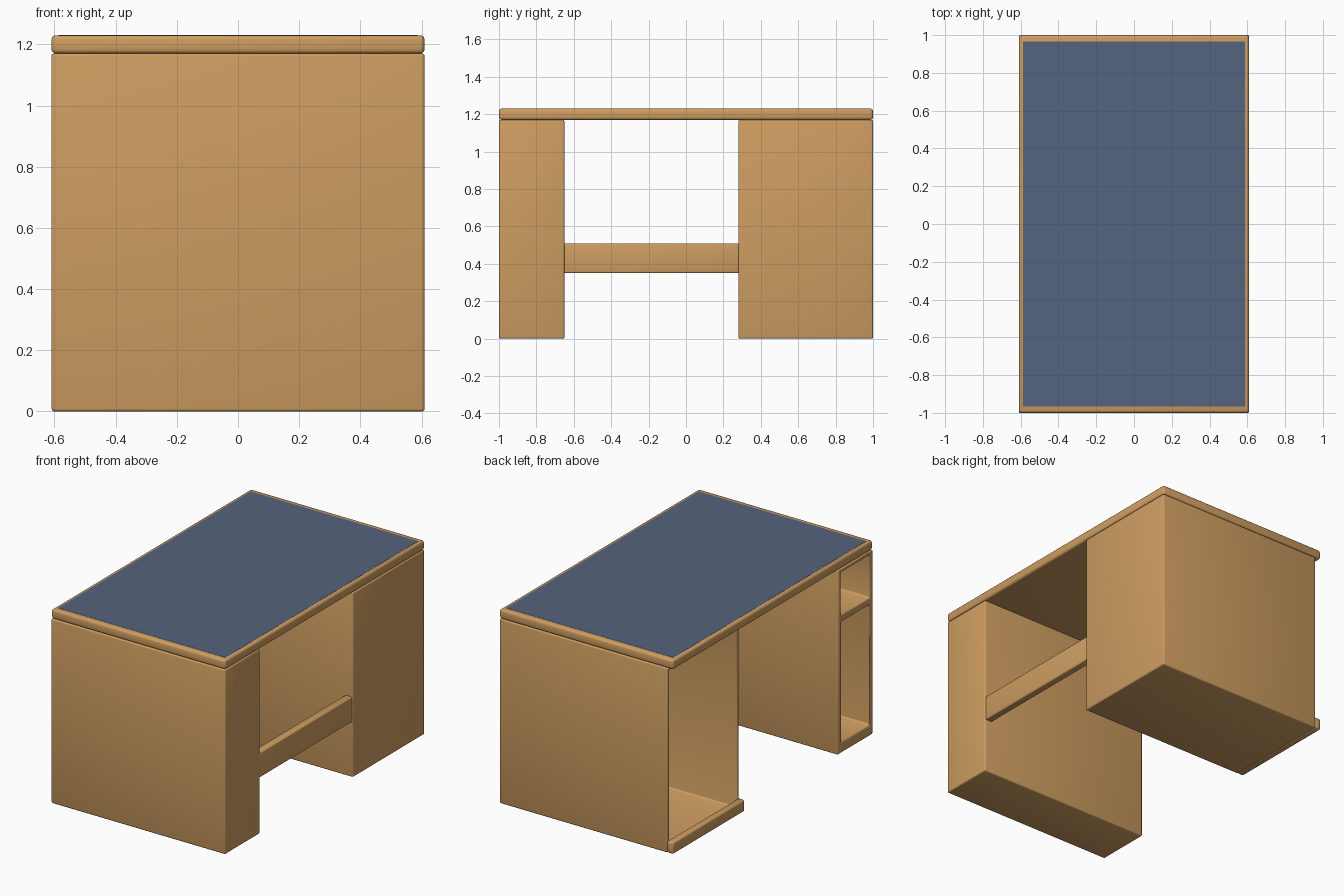
import bpy, bmesh
from math import radians
from mathutils import Vector

if "Cube" in bpy.data.objects:
    bpy.data.objects.remove(bpy.data.objects["Cube"])


def material(name, rgb):
    m = bpy.data.materials.new(name)
    m.diffuse_color = (*rgb, 1)
    m.use_nodes = True
    m.node_tree.nodes["Principled BSDF"].inputs["Base Color"].default_value = m.diffuse_color
    return m


WOOD = material("wood", (0.62, 0.34, 0.12))
BLUE = material("blue_inlay", (0.09, 0.125, 0.21))


def raw_box(name, lo, hi):
    """Box object spanning two corners."""
    lo, hi = Vector(lo), Vector(hi)
    bm = bmesh.new()
    bmesh.ops.create_cube(bm, size=1)
    for v in bm.verts:
        v.co = [(lo[i] + hi[i]) / 2 + v.co[i] * (hi[i] - lo[i]) for i in range(3)]
    me = bpy.data.meshes.new(name)
    bm.to_mesh(me)
    bm.free()
    ob = bpy.data.objects.new(name, me)
    bpy.context.collection.objects.link(ob)
    return ob


def board(name, lo, hi, bevel=0.009, cavities=(), mat=WOOD):
    """Rounded wooden box, optionally hollowed out by box-shaped cavities."""
    ob = raw_box(name, lo, hi)
    ob.data.materials.append(mat)
    cutters = [raw_box("cutter", a, b) for a, b in cavities]
    for c in cutters:
        c.hide_render = True
        mod = ob.modifiers.new("hollow", 'BOOLEAN')
        mod.operation = 'DIFFERENCE'
        mod.solver = 'EXACT'
        mod.object = c
    if bevel:
        mod = ob.modifiers.new("round", 'BEVEL')
        mod.width = bevel
        mod.segments = 3
        mod.limit_method = 'ANGLE'
    bpy.ops.object.select_all(action='DESELECT')
    bpy.context.view_layer.objects.active = ob
    ob.select_set(True)
    for mod in list(ob.modifiers):
        bpy.ops.object.modifier_apply(modifier=mod.name)
    for c in cutters:
        bpy.data.objects.remove(c)
    bpy.ops.object.shade_smooth_by_angle(angle=radians(40))
    return ob


W = 0.61       # half width of the desk
H = 1.17       # underside of the top

# desk top with flush writing surface
board("desk_top", (-W, -1, H), (W, 1, 1.23), bevel=0.014)
board("writing_surface", (-0.587, -0.966, 1.225), (0.587, 0.966, 1.231), bevel=0, mat=BLUE)

# narrow pedestal: two bays opening to the left
bays = [((-0.7, -0.97, z0), (0.58, -0.685, z1)) for z0, z1 in ((0.07, 0.83), (0.875, 1.145))]
board("shelf_pedestal", (-W, -1, 0), (W, -0.65, H), cavities=bays)

# wide pedestal: thin-walled shell open to the left, set back behind a sill
board("cabinet_pedestal", (-0.57, 0.28, 0), (W, 1, H),
      cavities=[((-0.7, 0.302, 0.02), (0.588, 0.978, 1.15))])
board("cabinet_sill", (-W, 0.28, 0), (-0.565, 1, 0.075), bevel=0.012)

# rail joining the pedestals
board("cross_rail", (0.555, -0.655, 0.35), (0.605, 0.285, 0.51))
